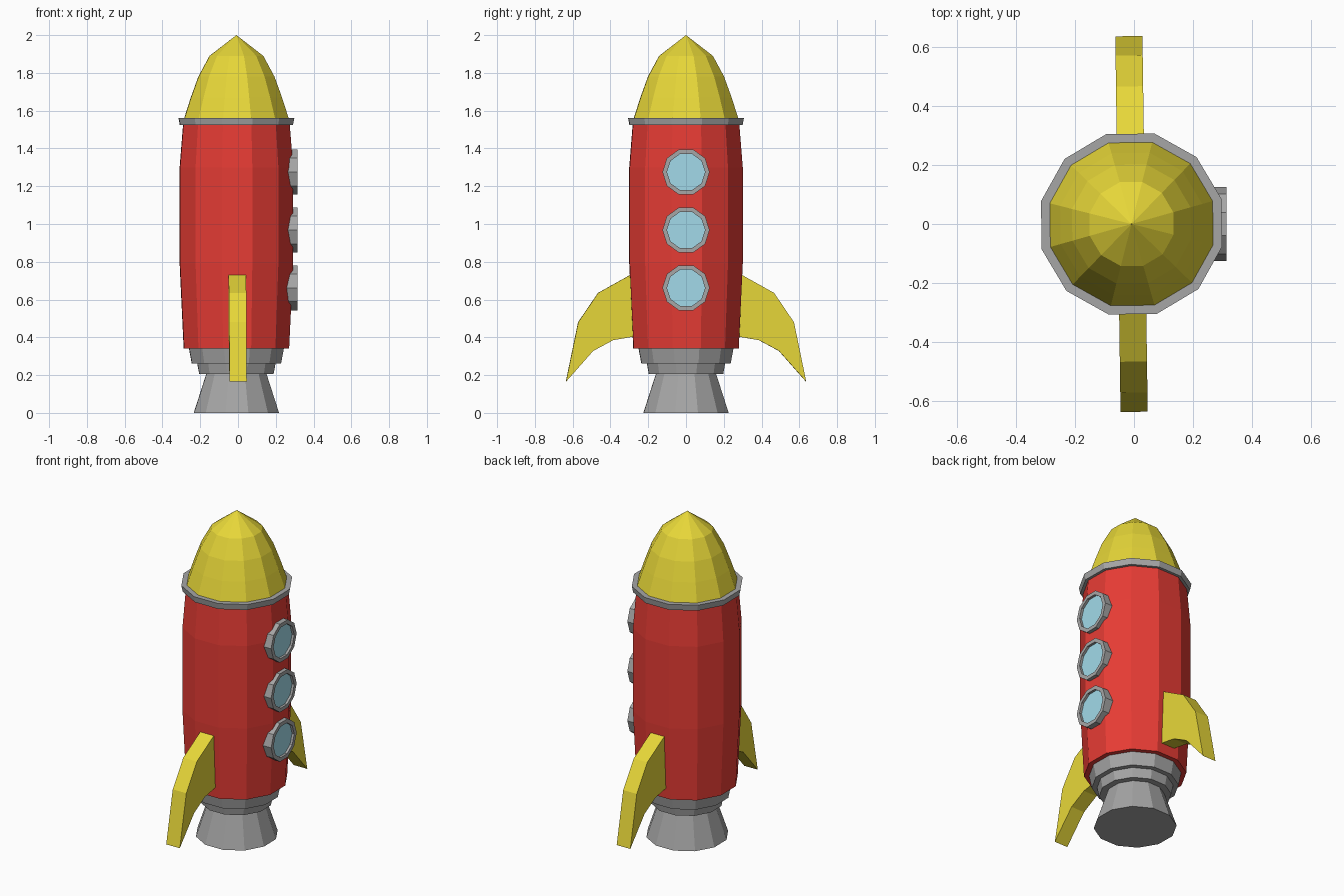
import bpy, bmesh, math
from mathutils import Matrix

if "Cube" in bpy.data.objects:
    bpy.data.objects.remove(bpy.data.objects["Cube"])

CX = -0.0085              # hull axis sits slightly left because windows stick out
TWIST = math.radians(0.8)  # hull is turned very slightly


def material(name, rgb):
    m = bpy.data.materials.new(name)
    m.diffuse_color = (*rgb, 1)
    m.use_nodes = True
    m.node_tree.nodes["Principled BSDF"].inputs["Base Color"].default_value = m.diffuse_color
    return m


RED = material("red_paint", (0.80, 0.045, 0.035))
YELLOW = material("yellow_paint", (0.80, 0.68, 0.04))
GREY = material("grey_metal", (0.38, 0.38, 0.38))
BLUE = material("blue_glass", (0.36, 0.70, 0.82))


def finish(name, bm, matrix, mat):
    bmesh.ops.remove_doubles(bm, verts=bm.verts, dist=1e-5)
    bmesh.ops.transform(bm, matrix=matrix, verts=bm.verts)
    bmesh.ops.recalc_face_normals(bm, faces=bm.faces)
    me = bpy.data.meshes.new(name)
    bm.to_mesh(me)
    bm.free()
    me.materials.append(mat)
    ob = bpy.data.objects.new(name, me)
    bpy.context.collection.objects.link(ob)
    return ob


def lathe(name, profile, sides, phase, matrix, mat, ring=False):
    """Spin (radius, height) points; ring=True closes the profile, otherwise ends are capped."""
    bm = bmesh.new()
    loops = []
    for r, z in profile:
        if r == 0:
            loops.append([bm.verts.new((0, 0, z))] * sides)
        else:
            angs = [phase + 2 * math.pi * i / sides for i in range(sides)]
            loops.append([bm.verts.new((r * math.cos(a), r * math.sin(a), z)) for a in angs])
    pairs = list(zip(loops, loops[1:]))
    if ring:
        pairs.append((loops[-1], loops[0]))
    for lo, hi in pairs:
        for i in range(sides):
            j = (i + 1) % sides
            bm.faces.new(dict.fromkeys((lo[i], lo[j], hi[j], hi[i])))
    if not ring:
        for loop in (loops[0], loops[-1]):
            if len(set(loop)) > 2:
                bm.faces.new(loop)
    return finish(name, bm, matrix, mat)


HULL = Matrix.Translation((CX, 0, 0)) @ Matrix.Rotation(TWIST, 4, 'Z')
P12 = math.radians(15)

# Hull, collar, nose and engine: twelve-sided turned parts
lathe("body", [(0.288, 0.34), (0.31, 0.79), (0.31, 1.30), (0.291, 1.53)], 12, P12, HULL, RED)
lathe("collar", [(0.309, 1.523), (0.316, 1.56), (0.26, 1.56), (0.26, 1.523)],
      12, P12, HULL, GREY, ring=True)
lathe("nose_cone", [(0.287, 1.555), (0.249, 1.67), (0.208, 1.78), (0.147, 1.89), (0, 2.0)],
      12, P12, HULL, YELLOW)
lathe("engine", [(0.233, 0), (0.165, 0.205), (0.203, 0.205), (0.214, 0.262),
                 (0.244, 0.262), (0.26, 0.345)], 12, P12, HULL, GREY)

# Two swept fins, front and back
FIN = [(0.27, 0.735), (0.296, 0.73), (0.466, 0.635), (0.571, 0.48), (0.636, 0.165),
       (0.492, 0.328), (0.386, 0.385), (0.27, 0.405)]
for name, turn in (("back_fin", 0), ("front_fin", math.pi)):
    bm = bmesh.new()
    face = bm.faces.new([bm.verts.new((-0.046, y, z)) for y, z in FIN])
    ext = bmesh.ops.extrude_face_region(bm, geom=[face], use_keep_orig=True)
    moved = [g for g in ext["geom"] if isinstance(g, bmesh.types.BMVert)]
    bmesh.ops.translate(bm, verts=moved, vec=(0.092, 0, 0))
    finish(name, bm, HULL @ Matrix.Rotation(turn, 4, 'Z'), YELLOW)

# Three ten-sided portholes on the right side: raised frame with recessed glass
P10 = math.radians(18)
for i, z in enumerate((0.662, 0.968, 1.275)):
    place = Matrix.Translation((0, 0, z)) @ Matrix.Rotation(math.pi / 2, 4, 'Y')
    lathe(f"window_frame_{i + 1}", [(0.125, 0.25), (0.125, 0.314), (0.101, 0.314), (0.101, 0.25)],
          10, P10, place, GREY, ring=True)
    lathe(f"window_glass_{i + 1}", [(0.102, 0.26), (0.102, 0.299)], 10, P10, place, BLUE)
